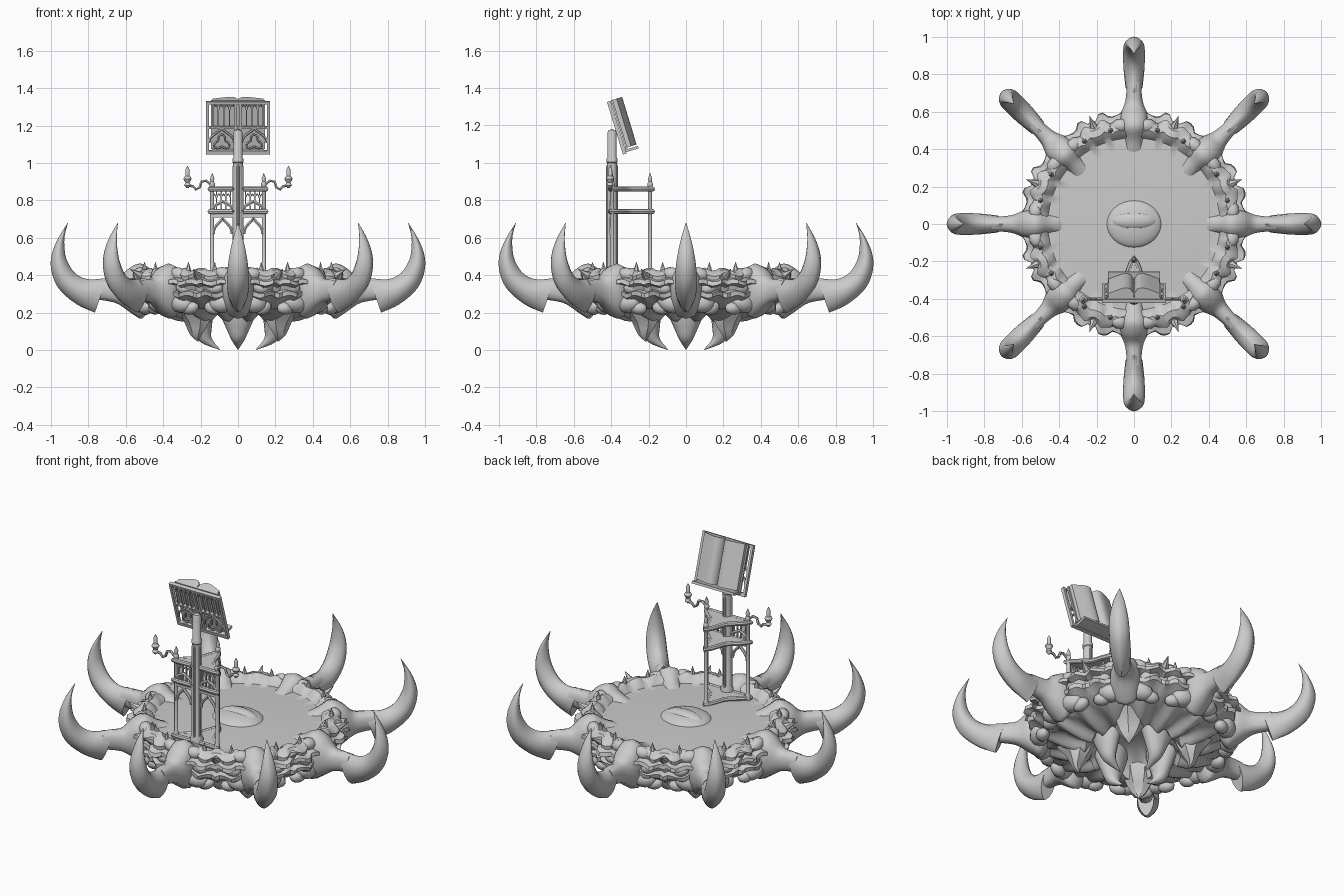
import bpy, bmesh, math, random
from mathutils import Matrix, Vector

if "Cube" in bpy.data.objects:
    bpy.data.objects.remove(bpy.data.objects["Cube"])
random.seed(4)
pi = math.pi

stone = bpy.data.materials.new("warm_grey_stone")
stone.diffuse_color = (0.6, 0.6, 0.6, 1)
stone.use_nodes = True
stone.node_tree.nodes["Principled BSDF"].inputs["Base Color"].default_value = stone.diffuse_color


def finish(name, bm, M=None, smooth=35):
    bmesh.ops.recalc_face_normals(bm, faces=bm.faces)
    me = bpy.data.meshes.new(name)
    bm.to_mesh(me)
    bm.free()
    ob = bpy.data.objects.new(name, me)
    bpy.context.collection.objects.link(ob)
    me.materials.append(stone)
    if M:
        ob.matrix_world = M
    bpy.ops.object.select_all(action='DESELECT')
    ob.select_set(True)
    bpy.context.view_layer.objects.active = ob
    if smooth:
        bpy.ops.object.shade_smooth_by_angle(angle=math.radians(smooth))
    return ob


def skin(name, rings, M=None, smooth=35):
    """Bridge equal-length rings of points and cap both ends."""
    bm = bmesh.new()
    vs = [[bm.verts.new(p) for p in r] for r in rings]
    n = len(vs[0])
    for a, b in zip(vs, vs[1:]):
        for i in range(n):
            bm.faces.new((a[i], a[(i + 1) % n], b[(i + 1) % n], b[i]))
    bm.faces.new(vs[0])
    bm.faces.new(vs[-1])
    return finish(name, bm, M, smooth)


def spline(pts, k):
    """Catmull-Rom through tuples of any length."""
    out = []
    for i in range(len(pts) - 1):
        a, b, c, d = (pts[max(i - 1, 0)], pts[i], pts[i + 1], pts[min(i + 2, len(pts) - 1)])
        for s in range(k):
            t = s / k
            out.append([0.5 * (2 * q + (r - p) * t + (2 * p - 5 * q + 4 * r - s4) * t * t
                               + (3 * q - p - 3 * r + s4) * t ** 3) for p, q, r, s4 in zip(a, b, c, d)])
    return out + [list(pts[-1])]


def radial(name, secs, deg, n=12, k=4, ridge=1.0, smooth=50):
    """Loft of (r_in, z_in, r_out, z_out, half_width) in the plane at angle deg."""
    rings = []
    for r0, z0, r1, z1, w in spline(secs, k):
        ring = []
        for i in range(n):
            t = 2 * pi * i / n
            f = (1 + math.cos(t)) / 2
            ring.append((r0 + (r1 - r0) * f, max(w, .001) * math.copysign(abs(math.sin(t)) ** ridge, math.sin(t)),
                         z0 + (z1 - z0) * f))
        rings.append(ring)
    return skin(name, rings, Matrix.Rotation(math.radians(deg), 4, 'Z'), smooth)


def turned(name, prof, loc, n=14, M=None):
    rings = [[(r * math.cos(2 * pi * i / n), r * math.sin(2 * pi * i / n), z) for i in range(n)] for r, z in prof]
    return skin(name, rings, (M or Matrix()) @ Matrix.Translation(loc))


def box(name, c, s, M=None):
    bm = bmesh.new()
    bmesh.ops.create_cube(bm, size=1, matrix=Matrix.Translation(c) @ Matrix.Diagonal((*s, 1)))
    return finish(name, bm, M, 0)


def ball(name, M, u=24, v=12):
    bm = bmesh.new()
    bmesh.ops.create_uvsphere(bm, u_segments=u, v_segments=v, radius=1)
    return finish(name, bm, M, 60)


def tube(name, pts, rad, closed=False, n=6, M=None):
    pts = [Vector(p) for p in pts]
    rings, m = [], len(pts)
    for i, p in enumerate(pts):
        a = pts[(i - 1) % m] if closed or i else p
        b = pts[(i + 1) % m] if closed or i < m - 1 else p
        d = (b - a).normalized()
        u = d.cross(Vector((0, 0, 1)) if abs(d.z) < .95 else Vector((0, 1, 0))).normalized()
        if abs(d.y) < 1e-6:
            u = Vector((0, 1, 0))      # steady frame for flat tracery
        v = d.cross(u)
        rings.append([p + rad * (u * math.cos(2 * pi * j / n) + v * math.sin(2 * pi * j / n)) for j in range(n)])
    if closed:
        rings.append(rings[0])
    return skin(name, rings, M)


def arch(cx, y, z, w, h, k=6):
    """Pointed arch points in the xz plane."""
    left = [(cx - w * math.cos(t * pi / 2 / k) ** 1.4, y, z + h * (t / k) ** .8) for t in range(k)]
    return left + [(cx, y, z + h)] + [(2 * cx - x, yy, zz) for x, yy, zz in reversed(left)]


# Platform body: ledged rim and hollow mouth below, repeated in eight sectors
prof = [(.001, .403), (.25, .40), (.40, .392), (.46, .39), (.48, .415), (.505, .432), (.545, .422), (.565, .40),
        (.56, .38), (.595, .372), (.60, .35), (.56, .338), (.55, .315), (.585, .308), (.58, .285), (.54, .265),
        (.48, .225), (.40, .20), (.33, .175), (.27, .17), (.22, .23), (.1, .28), (.001, .285)]
rings, N = [], 160
for j, (r, z) in enumerate(prof):
    ring = []
    for i in range(N):
        a = 2 * pi * i / N
        s = abs(((a / (pi / 4) + .5) % 1) - .5)      # 0 at an arm, .5 between arms
        wob = (.012 if .3 < s < .42 else -.006) + .008 * math.sin(s * 25 + j * .5) if 3 < j < 17 else 0
        dz = .008 * math.sin(s * 26 + j * .3) if 3 < j < 17 else .02 * math.cos(s * 4 * pi) if 16 < j < 20 else 0
        ring.append(((r + wob) * math.cos(a), (r + wob) * math.sin(a), z + dz))
    rings.append(ring)
skin("platform_body", rings, smooth=40)

# Central eye mound with a raised lens
ball("eye_mound", Matrix.Translation((0, 0, .392)) @ Matrix.Diagonal((.148, .128, .045, 1)), 36, 16)
ball("eye_lens", Matrix.Translation((0, .015, .40)) @ Matrix.Diagonal((.125, .055, .05, 1)), 36, 16)

# Arms, shoulders and upswept horns
arm = [(.385, .393, .40, .35, .05), (.45, .422, .46, .25, .055), (.52, .462, .51, .17, .08),
       (.585, .435, .56, .19, .08), (.64, .385, .64, .245, .052), (.70, .378, .70, .262, .042),
       (.76, .375, .76, .27, .042)]
horn = [(.70, .385, .765, .20, .046), (.80, .378, .86, .243, .056), (.87, .41, .95, .318, .058),
        (.915, .48, .992, .40, .055), (.928, .55, 1.0, .49, .043), (.926, .615, .968, .585, .025),
        (.908, .68, .91, .68, .001)]
for k in range(8):
    radial("arm", arm, 45 * k, 14, ridge=.7)
    radial("horn", horn, 45 * k, 16, 5, 1.4)
    for s in (-1, 1):
        # Smooth knuckles and lumps beside each arm
        for da, r, z, q in ((8, .53, .405, .045), (9, .52, .25, .065), (15, .51, .225, .045), (13, .55, .33, .04)):
            R = Matrix.Rotation(math.radians(45 * k + s * da), 4, 'Z')
            ball("rim_lump", R @ Matrix.Translation((r, 0, z)) @ Matrix.Rotation(random.uniform(-.4, .4), 4, 'X')
                 @ Matrix.Diagonal((q * .85, q * 1.15, q * .8, 1)), 10, 7)
        # Outward and upright spikes
        R = Matrix.Rotation(math.radians(45 * k + s * 14), 4, 'Z')
        turned("upright_spike", [(.017, 0), (.011, .03), (.001, .06)], (.515, 0, .41), 6, R)
    turned("rim_spike", [(.028, 0), (.016, .035), (.001, .085)], (0, 0, 0), 6,
           Matrix.Rotation(math.radians(45 * k + 22.5), 4, 'Z') @ Matrix.Translation((.55, 0, .39))
           @ Matrix.Rotation(math.radians(60), 4, 'Y'))

# Under claws around the mouth, with rough fangs between them
claw = [(.12, .27, .29, .26, .11), (.13, .2, .262, .19, .096), (.14, .12, .243, .125, .066),
        (.14, .06, .205, .045, .034), (.095, .003, .10, .001, .001)]
fang = [(.2, .26, .44, .23, .1), (.24, .16, .37, .15, .08), (.29, .09, .34, .08, .04), (.3, .045, .305, .045, .001)]
for k in range(4):
    radial("under_claw", claw, 90 * k)
    radial("rough_fang", fang, 90 * k + 45, 7, 2, smooth=25)

# Lectern stand: three concave triangular shelves on posts
corners = [(-.15, -.405), (.15, -.405), (0, -.18)]
outline = []
for i in range(3):
    a, b = Vector(corners[i]), Vector(corners[(i + 1) % 3])
    c = Vector((0, -.33))
    for t in range(10):
        f = t / 10
        p = a.lerp(b, f)
        outline.append(p + (c - p) * (.32 if i else .05) * math.sin(pi * f) ** 2)
for z in (.405, .74, .86):
    skin("shelf", [[(p.x, p.y, z + d) for p in outline] for d in (-.009, .009)], smooth=30)
    tube("shelf_moulding", [(p.x, p.y, z) for p in outline], .014, True, 8)
for x, y in ((-.138, -.395), (.138, -.395), (0, -.192)):
    turned("corner_post", [(.016, .39), (.016, .42), (.011, .43), (.011, .87), (.015, .88), (.015, .89),
                           (.009, .90), (.012, .915), (.001, .945)], (x, y, 0))
turned("main_column", [(.036, .39), (.036, .43), (.026, .45), (.026, 1.0), (.03, 1.005), (.03, 1.02), (.024, 1.03),
                       (.025, 1.16), (.018, 1.175), (.001, 1.18)], (0, -.395, 0), 12)
for x, y in ((-.02, -.4), (.02, -.4), (0, -.418), (0, -.372)):
    turned("column_shaft", [(.009, .4), (.009, .98), (.001, 1.0)], (x, y, 0), 8)

# Pointed tracery of the front screen
for s in (-1, 1):
    for i in range(4):
        x = s * (.04 + .025 * i)
        box("screen_bar", (x, -.4, .80), (.007, .012, .1))
        tube("screen_small_arch", arch(x + s * .0125, -.4, .81, .0125, .025, 4), .004)
    for z, h in ((.62, .085), (.755, .04)):
        tube("screen_arch", arch(s * .082, -.4, z, .05, h), .009)
    box("screen_rail", (s * .08, -.4, .716), (.11, .012, .014))
    # Candle brackets
    tube("candle_arm", [(s * x, -.4, z) for x, z in ((.14, .88), (.17, .905), (.195, .9), (.205, .87), (.225, .858),
                                                    (.24, .875), (.27, .88))], .008)
    turned("candle", [(.005, .865), (.018, .88), (.013, .893), (.011, .895), (.022, .915), (.018, .925), (.012, .93),
                      (.011, .965), (.001, .985)], (s * .27, -.405, 0))

# Tilted book rest: local x across, z up the board, y towards the reader
rest = Matrix.Translation((0, -.378, 1.187)) @ Matrix.Rotation(math.radians(16.9), 4, 'X')
for z, h in ((.138, .014), (.0, .012), (-.138, .02)):
    box("rest_rail", (0, .008, z), (.34, .02, h), rest)
for x in (-.163, -.012, .012, .163):
    box("rest_stile", (x, .008, 0), (.014, .02, .28), rest)
for s in (-1, 1):
    for i in range(4):
        x = s * (.045 + .03 * i)
        box("rest_bar", (x, .008, .065), (.007, .014, .13), rest)
        tube("rest_lancet", arch(x - s * .015, .006, .1, .014, .03, 4), .004, M=rest)
    tube("rest_arch", arch(s * .087, .006, -.085, .066, .08), .007, M=rest)
    # Three-lobed leaf window
    leaf = [(s * .087 + q * math.sin(t), .006, -.085 + q * math.cos(t))
            for t in [i * pi / 15 for i in range(30)] for q in [.034 + .012 * math.cos(3 * t)]]
    tube("rest_leaf", leaf, .006, True, M=rest)
    # Open book: cover board and bulging page block
    box("book_cover", (s * .072, .026, .012), (.145, .01, .272), rest)
    page = [(s * .002, .03), (s * .002, .052)] + [
        (s * (.002 + .134 * t / 8), .052 + .034 * math.sin(pi * (t / 8) ** .6) * (1 - .25 * t / 8))
        for t in range(1, 9)] + [(s * .136, .03)]
    skin("book_pages", [[(x, y, z) for x, y in page] for z in (-.118, .148)], rest, 40)
box("rest_ledge", (0, .045, -.134), (.28, .085, .014), rest)
